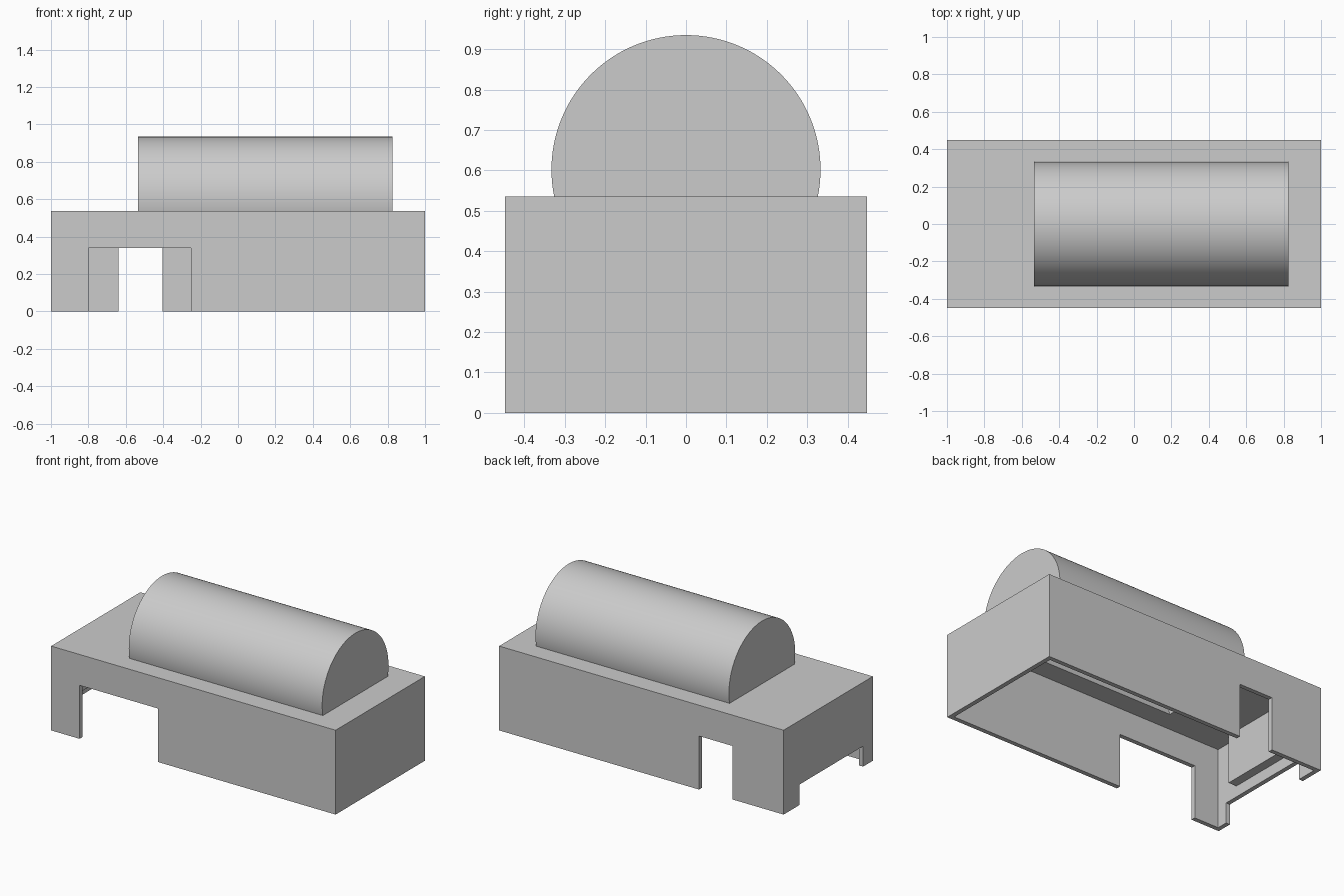
import bpy
import math

if "Cube" in bpy.data.objects:
    bpy.data.objects.remove(bpy.data.objects["Cube"], do_unlink=True)

GREY = (0.6, 0.6, 0.6, 1)
grey = bpy.data.materials.new("plain grey")
grey.use_nodes = True
grey.diffuse_color = GREY
grey.node_tree.nodes["Principled BSDF"].inputs["Base Color"].default_value = GREY


def box(name, xs, ys, zs):
    """Axis-aligned box from its limits on each axis."""
    bpy.ops.mesh.primitive_cube_add(
        size=1, location=[(a + b) / 2 for a, b in (xs, ys, zs)])
    ob = bpy.context.object
    ob.name = name
    ob.scale = [b - a for a, b in (xs, ys, zs)]
    bpy.ops.object.transform_apply(location=True, rotation=True, scale=True)
    ob.data.materials.append(grey)
    return ob


def drum_solid(name, radius, xs):
    """Cylinder lying along x on the drum axis."""
    bpy.ops.mesh.primitive_cylinder_add(
        vertices=128, radius=radius, depth=xs[1] - xs[0],
        location=((xs[0] + xs[1]) / 2, 0, DRUM_Z),
        rotation=(0, math.pi / 2, 0))
    ob = bpy.context.object
    ob.name = name
    bpy.ops.object.transform_apply(location=True, rotation=True, scale=True)
    ob.data.materials.append(grey)
    return ob


def cut(target, cutter):
    """Subtract the cutter and discard it."""
    mod = target.modifiers.new("cut", 'BOOLEAN')
    mod.operation = 'DIFFERENCE'
    mod.solver = 'EXACT'
    mod.object = cutter
    bpy.ops.object.select_all(action='DESELECT')
    bpy.context.view_layer.objects.active = target
    target.select_set(True)
    bpy.ops.object.modifier_apply(modifier=mod.name)
    bpy.data.objects.remove(cutter, do_unlink=True)


W, D, H, T = 1.0, 0.448, 0.536, 0.028   # half length, half depth, height, wall
DRUM_Z, DRUM_R = 0.602, 0.333
DRUM_X = (-0.535, 0.825)
CAVITY_X = (DRUM_X[0] + T, DRUM_X[1] - T)

# Open-bottomed housing with doorways in the front, back and right end
housing = box("housing", (-W, W), (-D, D), (0, H))
cut(housing, box("inside", (-W + T, W - T), (-D + T, D - T), (-0.1, H - T)))
cut(housing, box("front_opening", (-0.8, -0.25), (-0.6, -0.3), (-0.1, 0.34)))
cut(housing, box("back_opening", (-0.64, -0.405), (0.3, 0.6), (-0.1, 0.34)))
cut(housing, box("end_opening", (-1.1, -0.9), (-0.35, 0.29), (-0.1, 0.13)))
cut(housing, drum_solid("roof_hole", DRUM_R - T, CAVITY_X))

# Hollow rounded drum resting on the roof
drum = drum_solid("drum", DRUM_R, DRUM_X)
cut(drum, box("drum_base", (-W, W), (-D, D), (0, H)))
cut(drum, drum_solid("drum_cavity", DRUM_R - T, CAVITY_X))

# Block hanging inside the right end wall
box("inner_block", (-W + T, -0.915), (-0.26, 0.26), (0.2, H - T))

bpy.ops.object.select_all(action='DESELECT')
drum.select_set(True)
bpy.context.view_layer.objects.active = drum
bpy.ops.object.shade_smooth_by_angle(angle=math.radians(30))
